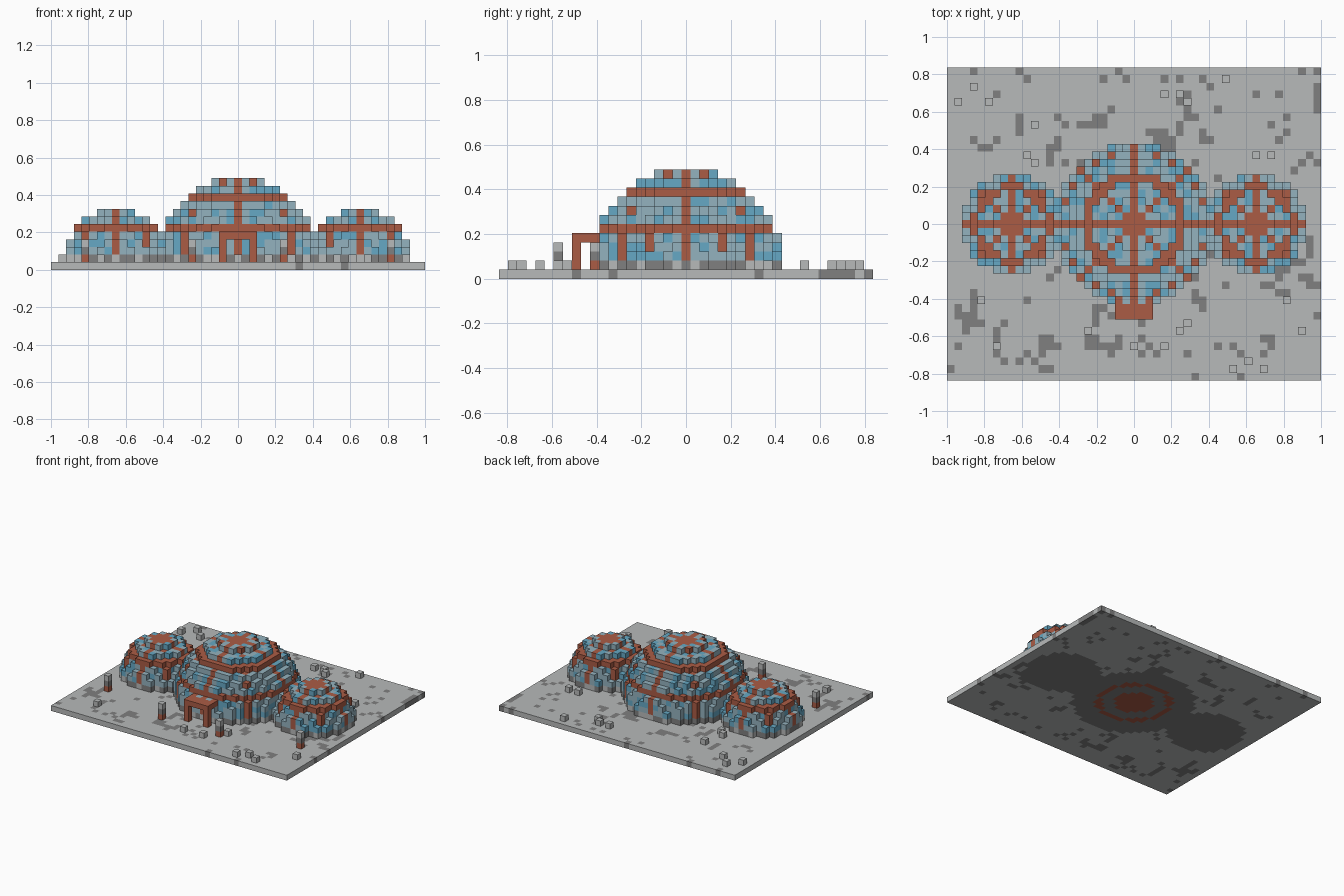
import bpy
import bmesh
import random
from math import sqrt
from mathutils import Vector

random.seed(7)
cube = bpy.data.objects.get("Cube")
if cube:
    bpy.data.objects.remove(cube, do_unlink=True)

HALF_X, HALF_Y = 24, 20
SIZE = 2 / (2 * HALF_X + 1)


def linear(c):
    return c / 12.92 if c < 0.04045 else ((c + 0.055) / 1.055) ** 2.4


def material(name, rgb):
    mat = bpy.data.materials.new(name)
    mat.use_nodes = True
    colour = [linear(c) for c in rgb] + [1]
    mat.diffuse_color = colour
    mat.node_tree.nodes["Principled BSDF"].inputs["Base Color"].default_value = colour
    return mat


MATERIALS = [
    material("pale stone", (0.72, 0.73, 0.73)),
    material("dark stone", (0.5, 0.5, 0.5)),
    material("rust frame", (0.67, 0.36, 0.27)),
    material("pale glass", (0.58, 0.70, 0.75)),
    material("blue glass", (0.40, 0.66, 0.77)),
]
PALE, DARK, RUST, GLASS, BLUE = range(5)
DOMES = {"main_dome": (0, 10.5), "left_dome": (16, 6.5), "right_dome": (-16, 6.5)}
DIRECTIONS = [Vector(d) for d in
              ((1, 0, 0), (-1, 0, 0), (0, 1, 0), (0, -1, 0), (0, 0, 1), (0, 0, -1))]
parts = {}
filled = set()


def put(part, cell, mat):
    """Place one block unless the cell is taken."""
    if cell not in filled:
        filled.add(cell)
        parts.setdefault(part, {})[cell] = mat


def inside_dome(x, y, z=1):
    return any((x - cx) ** 2 + y * y + (z - 1) ** 2 <= r * r for cx, r in DOMES.values())


def dome_colour(x, y, z):
    """Stone footing, frame on rings and meridians, mixed glass between."""
    if z == 1:
        return DARK if random.random() < 0.6 else PALE
    if z % 4 == 1 or x == 0 or y == 0 or abs(x) == abs(y):
        return RUST
    return BLUE if random.random() < 0.36 else GLASS


# Floor slab: speckled stone, dark under the domes with a round inlay
speckles = set()
for _ in range(130):
    x, y = random.randint(-HALF_X, HALF_X), random.randint(-HALF_Y, HALF_Y)
    for _ in range(random.choice((1, 1, 2, 4))):
        speckles.add((x, y))
        x += random.choice((-1, 0, 1))
        y += random.choice((-1, 0, 1))
for x in range(-HALF_X, HALF_X + 1):
    for y in range(-HALF_Y, HALF_Y + 1):
        dist = sqrt(x * x + y * y)
        if dist < 3.5 or 5.5 < dist < 6.6:
            mat = RUST
        elif inside_dome(x, y) or (x, y) in speckles:
            mat = DARK
        else:
            mat = PALE
        put("floor", (x, y, 0), mat)

# Domes
for name, (cx, r) in DOMES.items():
    n = int(r)
    for dx in range(-n, n + 1):
        for dy in range(-n, n + 1):
            for dz in range(n + 1):
                if dx * dx + dy * dy + dz * dz <= r * r:
                    put(name, (cx + dx, dy, dz + 1), dome_colour(dx, dy, dz + 1))

# Entrance canopy on two posts
for x in range(-2, 3):
    for y in (-12, -11, -10):
        put("canopy", (x, y, 4), RUST)
for x in (-2, 2):
    for z in (1, 2, 3):
        put("canopy_posts", (x, -12, z), RUST)

# Lamp posts
for x, y in ((6, -14), (20, -10)):
    for side in (-1, 1):
        for z, mat in ((1, RUST), (2, DARK), (3, PALE)):
            put("lamp_posts", (side * x, y, z), mat)

# Loose boulders
BOULDERS = [(-18, -16), (-23, 16), (-21, 18), (-14, 9), (-13, 13), (-13, 8),
            (4, 17), (6, 17), (7, 16), (16, 9), (18, 9), (22, -14), (15, -18),
            (13, -19), (17, -19), (0, -16), (4, -16), (7, -13), (-19, 16), (12, 19)]
for x, y in BOULDERS:
    put("boulders", (x, y, 1), PALE)


def build(name, cells):
    """Make the outer faces of a part's blocks."""
    bm = bmesh.new()
    corners = {}

    def corner(p):
        key = tuple(round(2 * c) for c in p)
        if key not in corners:
            corners[key] = bm.verts.new((p.x * SIZE, p.y * SIZE, (p.z + 0.5) * SIZE))
        return corners[key]

    for cell, mat in cells.items():
        centre = Vector(cell)
        for d in DIRECTIONS:
            if tuple(int(c) for c in centre + d) in filled:
                continue
            u = Vector((d.y, d.z, d.x))
            v = d.cross(u)
            mid = centre + d / 2
            loop = [mid + (u * a + v * b) / 2 for a, b in ((1, 1), (-1, 1), (-1, -1), (1, -1))]
            face = bm.faces.new([corner(p) for p in loop])
            face.material_index = mat
    mesh = bpy.data.meshes.new(name)
    bm.to_mesh(mesh)
    bm.free()
    for mat in MATERIALS:
        mesh.materials.append(mat)
    bpy.context.collection.objects.link(bpy.data.objects.new(name, mesh))


for part_name, part_cells in parts.items():
    build(part_name, part_cells)
